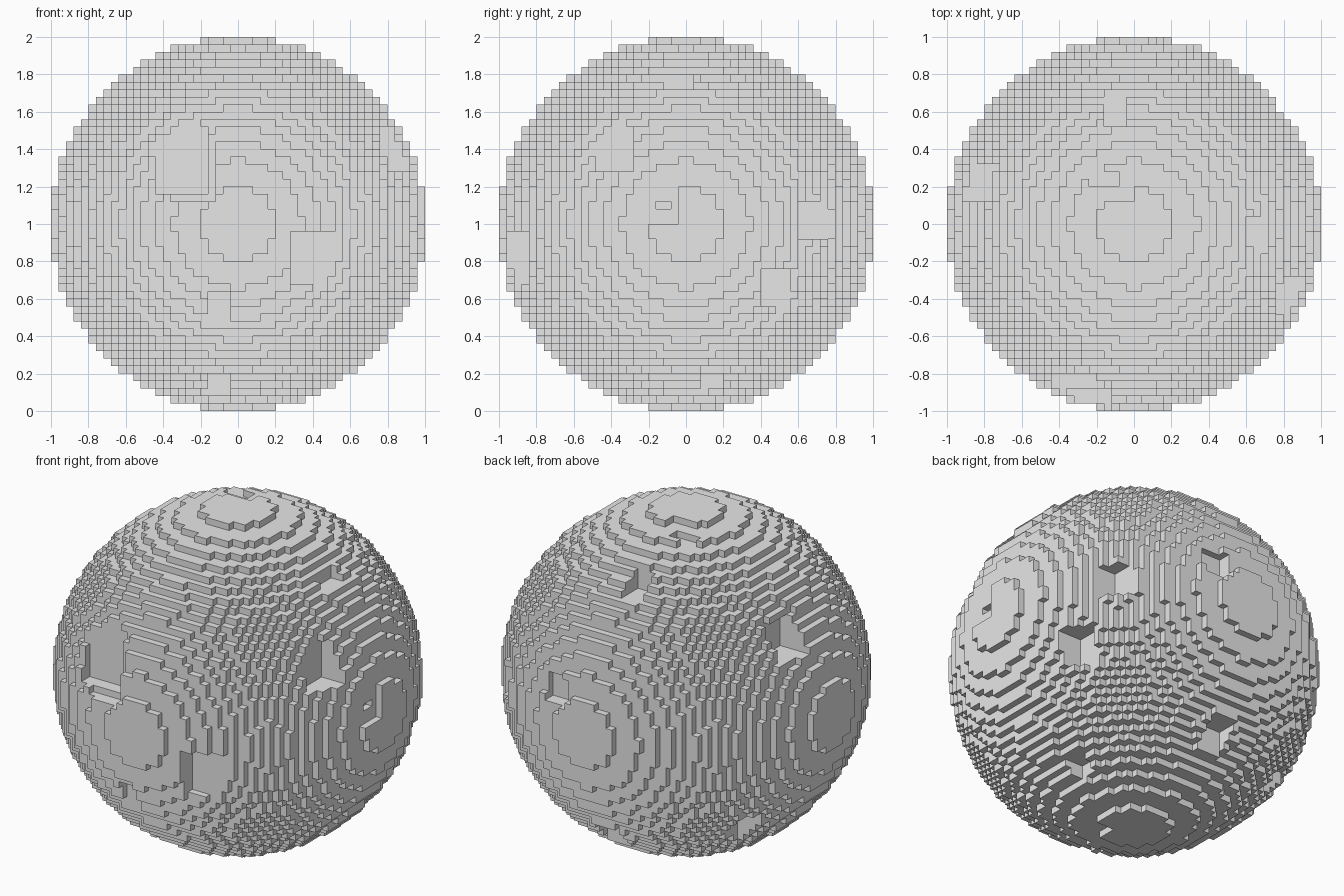
import bpy
import bmesh

cube = bpy.data.objects.get("Cube")
if cube:
    bpy.data.objects.remove(cube, do_unlink=True)

RADIUS = 25            # ball radius in blocks
SIZE = 1 / RADIUS      # edge length of one block

# Solid ball of blocks
span = range(-RADIUS, RADIUS)
blocks = {
    (x, y, z) for x in span for y in span for z in span
    if (x + 0.5) ** 2 + (y + 0.5) ** 2 + (z + 0.5) ** 2 <= RADIUS ** 2
}


def bite(side, first, second, floor):
    """Remove blocks outside the floor level on one side of the ball.
    first and second are the ranges along the two other axes, in xyz order."""
    axis = "xyz".index(side[1])
    sign = 1 if side[0] == "+" else -1
    others = [a for a in range(3) if a != axis]
    for block in list(blocks):
        height = sign * (block[axis] + 0.5)
        inside = all(lo <= block[a] < hi
                     for a, (lo, hi) in zip(others, (first, second)))
        if inside and height > floor:
            blocks.discard(block)


# Chips in the front
bite("-y", (-11, -4), (4, 13), floor=20)
bite("-y", (-9, -3), (3, 13), floor=22)
bite("-y", (7, 14), (-8, -1), floor=21)
bite("-y", (-4, -1), (-13, -9), floor=21)

# Chips in the back
bite("+y", (3, 7), (3, 7), floor=22)

# Chips in the +x side
bite("+x", (-5, -1), (0, 5), floor=24)
bite("+x", (-4, -2), (2, 3), floor=23)
bite("+x", (15, 19), (-2, 3), floor=16)
bite("+x", (-12, -7), (7, 13), floor=19)
bite("+x", (10, 14), (-11, -6), floor=18)

# Chips in the -x side
bite("-x", (3, 8), (10, 15), floor=18)
bite("-x", (9, 12), (-17, -13), floor=15)

# Chips in the top
bite("+z", (-5, 0), (3, 7), floor=24)
bite("+z", (-6, -2), (5, 7), floor=23)
bite("+z", (15, 18), (-3, 1), floor=18)
bite("+z", (-4, -1), (13, 17), floor=18)

# Chips in the underside
bite("-z", (2, 5), (-5, -2), floor=24)
bite("-z", (-4, -1), (-14, -10), floor=20)
bite("-z", (11, 14), (2, 5), floor=20)
bite("-z", (-2, 2), (16, 19), floor=16)

# Outer skin: one square wherever a block meets open air
bm = bmesh.new()
corners = {}


def corner(point):
    if point not in corners:
        x, y, z = point
        corners[point] = bm.verts.new((x * SIZE, y * SIZE, z * SIZE + 1))
    return corners[point]


for block in sorted(blocks):
    for axis in range(3):
        u, v = (axis + 1) % 3, (axis + 2) % 3
        for step in (0, 1):
            neighbour = list(block)
            neighbour[axis] += 1 if step else -1
            if tuple(neighbour) in blocks:
                continue
            square = []
            for du, dv in ((0, 0), (1, 0), (1, 1), (0, 1)):
                point = list(block)
                point[axis] += step
                point[u] += du
                point[v] += dv
                square.append(corner(tuple(point)))
            bm.faces.new(square if step else square[::-1])

mesh = bpy.data.meshes.new("block_ball")
bm.to_mesh(mesh)
bm.free()
ball = bpy.data.objects.new("block_ball", mesh)
bpy.context.collection.objects.link(ball)

# Plain grey material
grey = bpy.data.materials.new("light_grey")
grey.use_nodes = True
colour = (0.8, 0.8, 0.8, 1)
grey.diffuse_color = colour
grey.node_tree.nodes["Principled BSDF"].inputs["Base Color"].default_value = colour
mesh.materials.append(grey)
